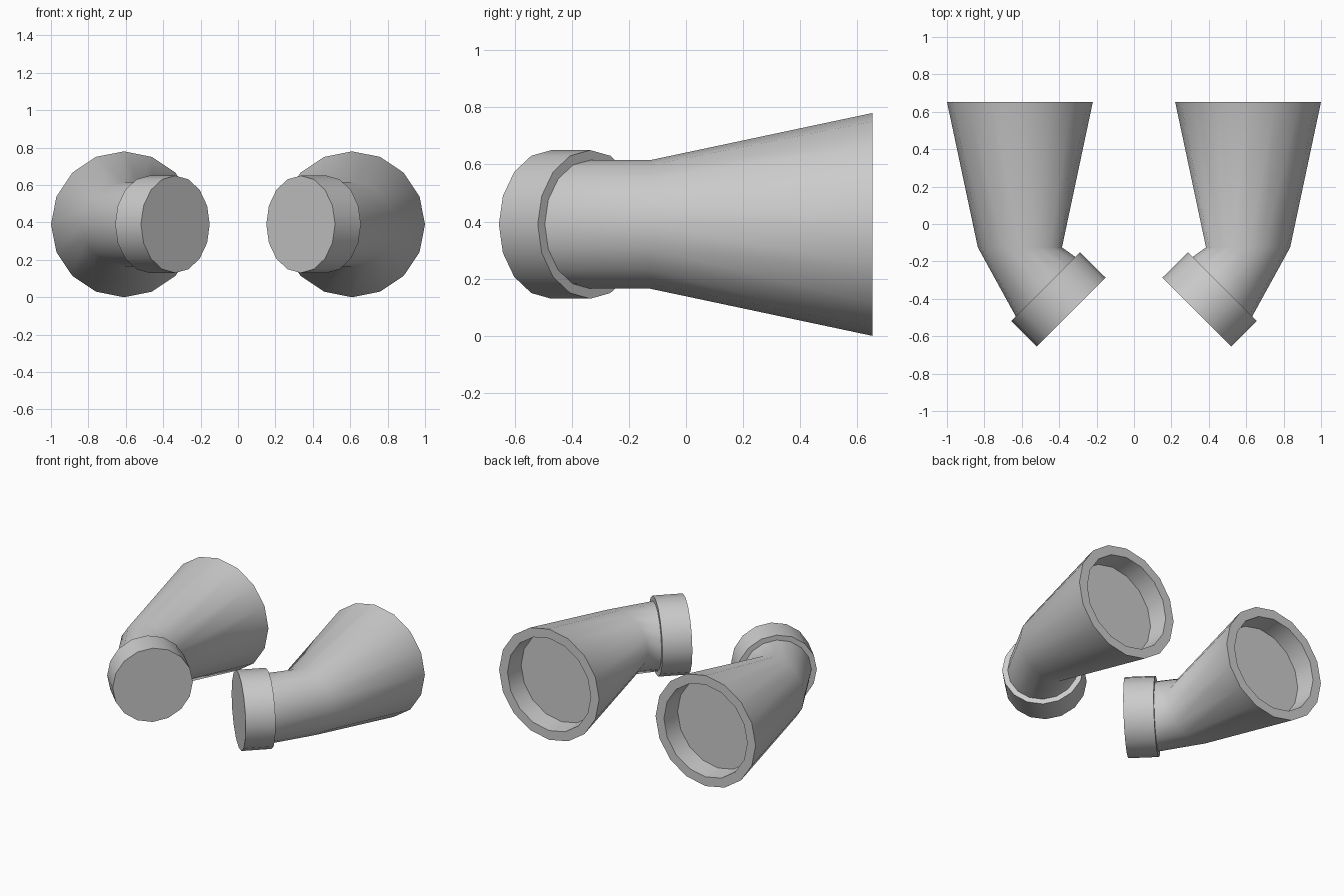
import bpy, bmesh
from math import sin, cos, pi, radians
from mathutils import Vector

if "Cube" in bpy.data.objects:
    bpy.data.objects.remove(bpy.data.objects["Cube"])

SIDES = 16
HEIGHT = 0.39

# Ring stations: centre x, centre y, turn about z, radius, sharp edge
rings = [
    (0.61, 0.515, 0, 0.315, True),        # recess floor
    (0.61, 0.653, 0, 0.325, True),        # mouth, inner rim
    (0.61, 0.653, 0, 0.39, True),         # mouth, outer rim
    (0.61, -0.125, 0, 0.225, False),      # bend
    (0.473, -0.335, -45, 0.225, True),    # pipe meets collar
    (0.473, -0.335, -45, 0.26, True),     # collar back
    (0.335, -0.471, -45, 0.26, True),     # collar front
]

bm = bmesh.new()


def add_ring(x, y, turn, radius):
    across = Vector((cos(radians(turn)), sin(radians(turn)), 0))
    centre = Vector((x, y, HEIGHT))
    return [bm.verts.new(centre + radius * (cos(a) * across + sin(a) * Vector((0, 0, 1))))
            for a in (2 * pi * i / SIDES for i in range(SIDES))]


loops = [add_ring(*r[:4]) for r in rings]

# Skin between neighbouring rings
for a, b in zip(loops, loops[1:]):
    for i in range(SIDES):
        j = (i + 1) % SIDES
        bm.faces.new((a[i], a[j], b[j], b[i])).smooth = True

# Recess floor and collar end cap
for loop in (loops[0], loops[-1]):
    bm.faces.new(loop)

# Hard edges on the rims
for loop, ring in zip(loops, rings):
    if ring[4]:
        for i in range(SIDES):
            bm.edges.get((loop[i], loop[(i + 1) % SIDES])).smooth = False

bmesh.ops.recalc_face_normals(bm, faces=bm.faces)
mesh = bpy.data.meshes.new("angled_pipes")
bm.to_mesh(mesh)
bm.free()

# Mirrored pair of pipes
pipes = bpy.data.objects.new("angled_pipes", mesh)
bpy.context.collection.objects.link(pipes)
mirror = pipes.modifiers.new("mirror", 'MIRROR')
mirror.use_axis[0] = True
mirror.use_mirror_merge = False
